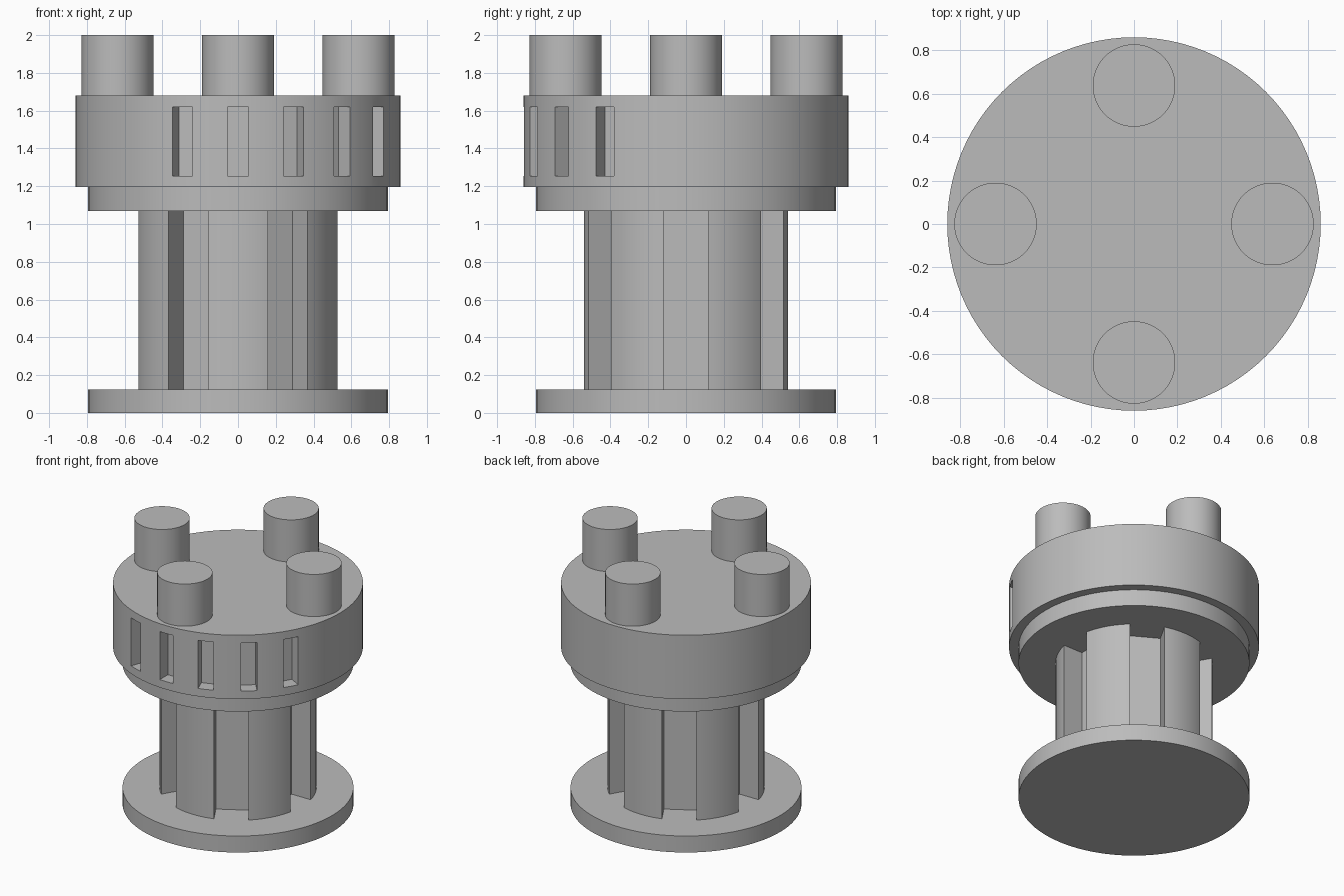
import bpy, bmesh
from math import radians, sin, cos, asin, sqrt
from mathutils import Matrix, Vector

cube = bpy.data.objects.get("Cube")
if cube:
    bpy.data.objects.remove(cube, do_unlink=True)

grey = bpy.data.materials.new("plain_grey")
grey.use_nodes = True
grey.diffuse_color = (0.5, 0.5, 0.5, 1)
grey.node_tree.nodes["Principled BSDF"].inputs["Base Color"].default_value = (0.5, 0.5, 0.5, 1)


def smooth(ob):
    bpy.ops.object.select_all(action='DESELECT')
    ob.select_set(True)
    bpy.context.view_layer.objects.active = ob
    bpy.ops.object.shade_smooth_by_angle(angle=radians(30))


def cylinder(name, radius, z0, z1, x=0, y=0, sides=96):
    bpy.ops.mesh.primitive_cylinder_add(vertices=sides, radius=radius, depth=z1 - z0,
                                        location=(x, y, (z0 + z1) / 2))
    ob = bpy.context.object
    ob.name = name
    ob.data.materials.append(grey)
    return ob


def extrude_outline(name, points, z0, z1):
    bm = bmesh.new()
    face = bm.faces.new([bm.verts.new((x, y, z0)) for x, y in points])
    top = bmesh.ops.extrude_face_region(bm, geom=[face])["geom"]
    bmesh.ops.translate(bm, verts=[v for v in top if isinstance(v, bmesh.types.BMVert)],
                        vec=(0, 0, z1 - z0))
    bmesh.ops.recalc_face_normals(bm, faces=bm.faces)
    mesh = bpy.data.meshes.new(name)
    bm.to_mesh(mesh)
    bm.free()
    ob = bpy.data.objects.new(name, mesh)
    bpy.context.collection.objects.link(ob)
    mesh.materials.append(grey)
    return ob


# Base plate and collar
BASE_TOP, COLLAR, HEAD, HEAD_TOP = 0.125, 1.07, 1.195, 1.68
smooth(cylinder("base_plate", 0.795, 0, BASE_TOP))
smooth(cylinder("collar", 0.795, COLLAR, HEAD))

# Fluted column: six square grooves between rounded lobes
R, HALF, FLOOR, STEPS = 0.54, 0.12, 0.367, 14
edge = asin(HALF / R)
outline = []
for i in range(6):
    a = radians(60 * i)
    for t in (-HALF, HALF):
        outline.append((FLOOR * cos(a) - t * sin(a), FLOOR * sin(a) + t * cos(a)))
    span = radians(60) - 2 * edge
    for s in range(STEPS + 1):
        b = a + edge + span * s / STEPS
        outline.append((R * cos(b), R * sin(b)))
smooth(extrude_outline("fluted_column", outline, BASE_TOP, COLLAR))

# Head drum with five upright pockets cut around its front left
HEAD_R = 0.86
head = cylinder("head_drum", HEAD_R, HEAD, HEAD_TOP)
bm = bmesh.new()
for i in range(5):
    turn = Matrix.Rotation(radians(-110 + 20 * i), 4, 'Z')
    place = Matrix.Translation((HEAD_R, 0, (1.255 + 1.62) / 2))
    size = Matrix.Diagonal((0.2, 0.112, 0.365, 1))
    bmesh.ops.create_cube(bm, size=1, matrix=turn @ place @ size)
mesh = bpy.data.meshes.new("pocket_cutter")
bm.to_mesh(mesh)
bm.free()
mesh.materials.append(grey)
cutter = bpy.data.objects.new("pocket_cutter", mesh)
bpy.context.collection.objects.link(cutter)
cutter.hide_render = True
cut = head.modifiers.new("pockets", 'BOOLEAN')
cut.operation, cut.solver, cut.object = 'DIFFERENCE', 'EXACT', cutter
bpy.context.view_layer.objects.active = head
bpy.ops.object.modifier_apply(modifier=cut.name)
bpy.data.objects.remove(cutter, do_unlink=True)
smooth(head)

# Four studs on top
for name, dx, dy in (("left", 1, 0), ("right", -1, 0), ("front", 0, -1), ("back", 0, 1)):
    smooth(cylinder(name + "_stud", 0.19, HEAD_TOP, 2, 0.638 * dx, 0.638 * dy, 64))
